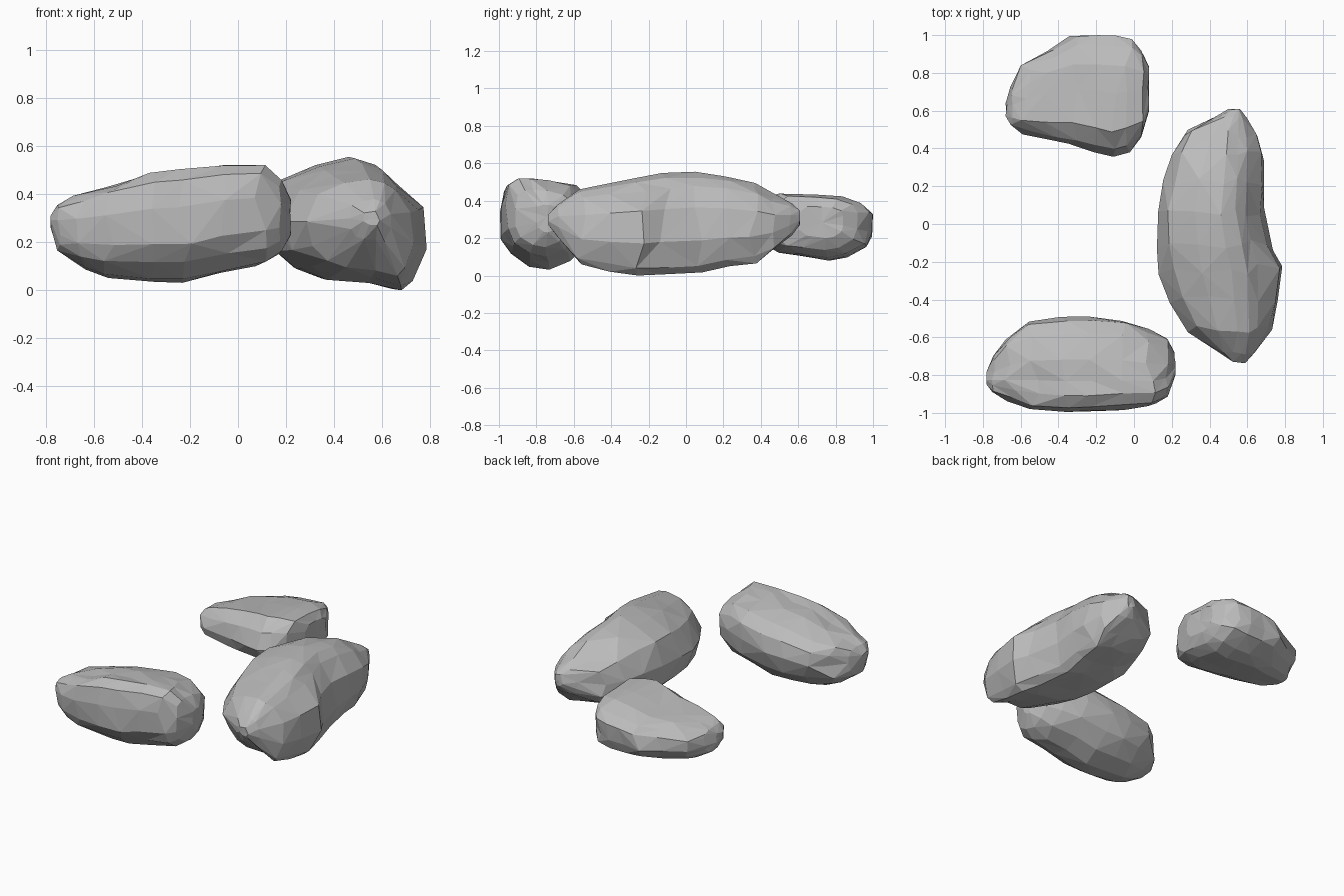
import bpy, bmesh, random
from mathutils import Vector

if "Cube" in bpy.data.objects:
    bpy.data.objects.remove(bpy.data.objects["Cube"])

stone = bpy.data.materials.new("stone grey")
stone.diffuse_color = (0.50, 0.50, 0.50, 1)
stone.use_nodes = True
stone.node_tree.nodes["Principled BSDF"].inputs["Base Color"].default_value = stone.diffuse_color


def rock(name, axis, profile, stations, seed, blunt, dent=((9, 9, 9), .1, (0, 0, 0))):
    """Loft a normalised cross-section through boxes (t, lo, hi, zlo, zhi) along an axis."""
    rng = random.Random(seed)
    bm = bmesh.new()
    rings, n, last = [], len(profile), len(stations) - 1
    t_min, t_max = stations[0][0], stations[-1][0]
    centre, radius, push = dent
    for i, (t, lo, hi, z0, z1) in enumerate(stations):
        ring = []
        inner = 0 < i < last
        # blunt ends: sections get boxier towards both tips
        square = max(0, 1 - i / 3) * blunt[0] + max(0, 1 - (last - i) / 3) * blunt[1]
        for u, v in profile:
            grow = (1 / max(abs(u), abs(v))) ** square
            # chip the surface a little so facets are irregular
            k = grow * (rng.uniform(0.955, 1.01) if inner else 1)
            s = (lo + hi) / 2 + max(-1, min(1, u * k)) * (hi - lo) / 2
            z = (z0 + z1) / 2 + max(-1, min(1, v * k)) * (z1 - z0) / 2
            tt = t + (rng.uniform(-0.03, 0.03) if 1 < i < last - 1 else rng.uniform(-0.008, 0.008))
            tt = min(max(tt, t_min), t_max)
            co = Vector((tt, s, z)) if axis == "x" else Vector((s, tt, z))
            d = (co - Vector(centre)).length / radius
            if d < 1:
                co += Vector(push) * (1 - d * d)
            ring.append(bm.verts.new(co))
        rings.append(ring)
    # skin, splitting each quad along its more convex diagonal
    mid = sum((v.co for v in bm.verts), Vector()) / len(bm.verts)
    for a, b in zip(rings, rings[1:]):
        for j in range(n):
            k = (j + 1) % n
            d1 = ((a[j].co + b[k].co) / 2 - mid).length
            d2 = ((a[k].co + b[j].co) / 2 - mid).length
            if d1 > d2:
                tris = ((a[j], a[k], b[k]), (a[j], b[k], b[j]))
            else:
                tris = ((a[j], a[k], b[j]), (a[k], b[k], b[j]))
            for f in tris:
                bm.faces.new(f)
    for ring in (rings[0], rings[-1]):
        c = bm.verts.new(sum((v.co for v in ring), Vector()) / n)
        for j in range(n):
            bm.faces.new((ring[j], ring[(j + 1) % n], c))
    bmesh.ops.remove_doubles(bm, verts=bm.verts, dist=0.022)
    bmesh.ops.recalc_face_normals(bm, faces=bm.faces)
    me = bpy.data.meshes.new(name)
    bm.to_mesh(me)
    bm.free()
    me.materials.append(stone)
    ob = bpy.data.objects.new(name, me)
    bpy.context.collection.objects.link(ob)
    return ob


# front rock: long in x, ridge along its front top edge
rock("front_rock", "x",
     [(-1, .35), (-.97, -.3), (-.76, -.63), (-.37, -.92), (.05, -1), (.5, -.8), (.85, -.4),
      (1, .1), (.92, .55), (.66, .82), (.1, .95), (-.35, .98), (-.65, 1), (-.9, .83)],
     [(-.78, -.85, -.78, .26, .31), (-.745, -.89, -.69, .16, .355), (-.66, -.94, -.59, .085, .40),
      (-.53, -.985, -.51, .05, .44), (-.36, -1.0, -.488, .03, .49), (-.22, -1.0, -.488, .025, .505),
      (-.05, -.985, -.505, .065, .525), (.09, -.965, -.55, .10, .52), (.175, -.92, -.60, .15, .46),
      (.22, -.80, -.68, .23, .38)], 3, (.65, .2))

# large right rock: long in y, low bulge on its right side
rock("right_rock", "y",
     [(-1, .1), (-.9, -.4), (-.6, -.68), (-.27, -.84), (.27, -.88), (.68, -1), (.82, -.85),
      (1, -.35), (.95, .3), (.62, .72), (.45, .9), (.18, 1), (-.3, .9), (-.78, .65)],
     [(-.735, .52, .59, .27, .33), (-.685, .46, .64, .20, .38), (-.56, .285, .735, .06, .47),
      (-.40, .19, .77, .02, .505), (-.24, .13, .785, 0, .53), (-.11, .115, .745, 0, .55),
      (.06, .115, .70, .01, .555), (.22, .155, .70, .04, .535), (.36, .20, .69, .065, .495),
      (.48, .27, .66, .13, .43), (.56, .42, .60, .21, .385), (.61, .50, .56, .27, .35)], 8,
     (.45, .7), ((.74, -.02, .28), .17, (-.035, 0, 0)))

# back rock: wedge tapering and dropping to the left
rock("back_rock", "x",
     [(-1, 0), (-.88, -.45), (-.57, -.75), (-.25, -.85), (.25, -1), (.55, -.87), (.9, -.57),
      (1, -.2), (1, .4), (.84, .68), (.5, .87), (.05, .94), (-.6, 1), (-.9, .6)],
     [(-.68, .57, .64, .21, .28), (-.65, .52, .73, .16, .32), (-.57, .47, .84, .12, .35),
      (-.45, .435, .925, .092, .385), (-.32, .415, .995, .08, .405), (-.21, .38, 1.0, .075, .43),
      (-.12, .355, 1.0, .075, .44), (-.02, .38, .985, .095, .445), (.045, .45, .92, .13, .425),
      (.08, .60, .84, .2, .37)], 5, (.6, .4))
